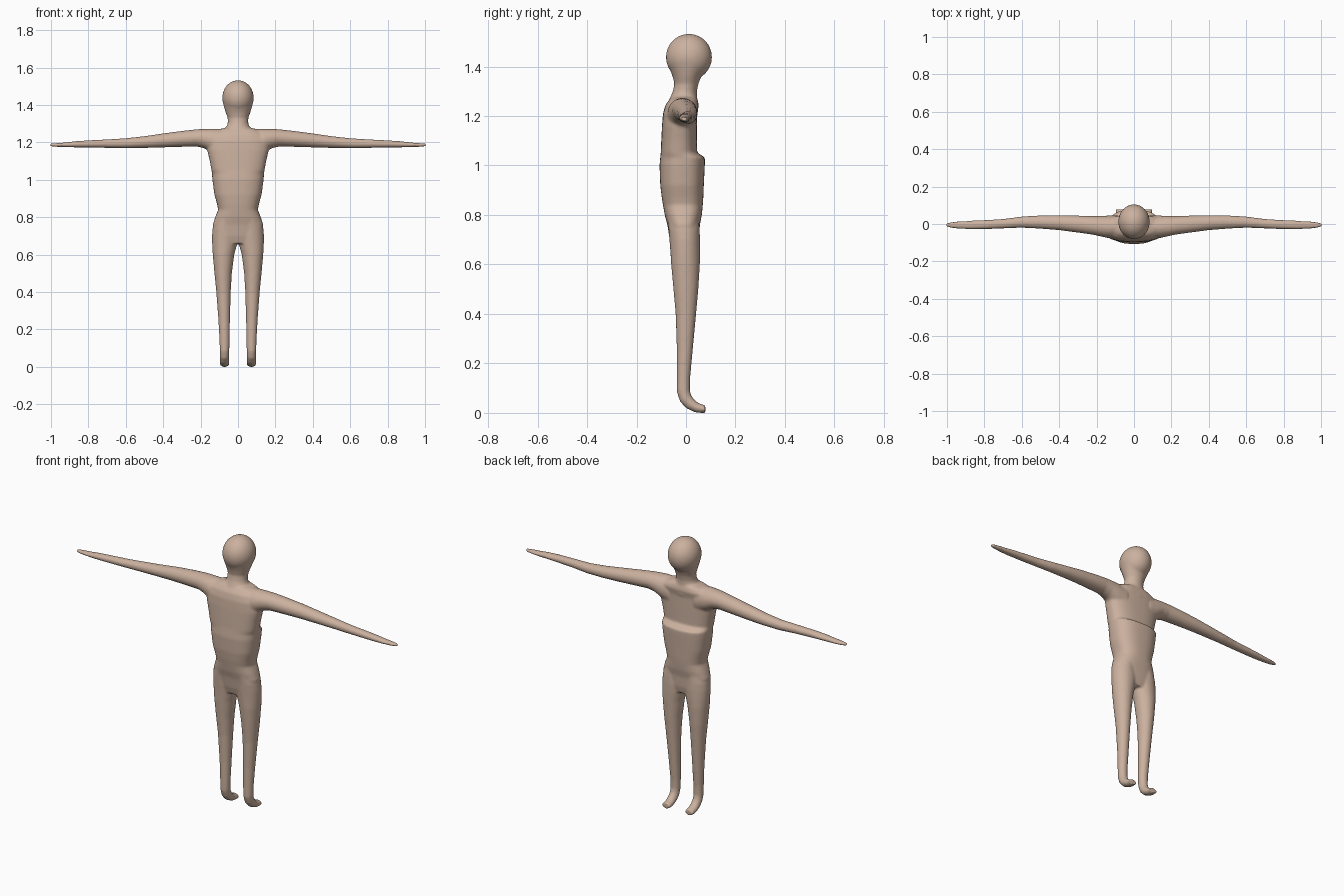
import bpy, bmesh, math
from mathutils import Vector

skin = bpy.data.materials.new("skin")
skin.diffuse_color = (0.60, 0.44, 0.345, 1)
bm = bmesh.new()


def power(v, e):
    return math.copysign(abs(v) ** e, v)


def loft(sections, axis, n=40, square=2.0):
    """Capped tube through sections (position, a_min, a_max, b_min, b_max) along z or x."""
    rings = []
    for p, a0, a1, b0, b1 in sections:
        ring = []
        for i in range(n):
            t = 2 * math.pi * i / n
            a = (a0 + a1) / 2 + (a1 - a0) / 2 * power(math.cos(t), 2 / square)
            b = (b0 + b1) / 2 + (b1 - b0) / 2 * power(math.sin(t), 2 / square)
            ring.append(bm.verts.new((a, b, p) if axis == "z" else (p, a, b)))
        rings.append(ring)
    for r, s in zip(rings, rings[1:]):
        for i in range(n):
            j = (i + 1) % n
            bm.faces.new((r[i], r[j], s[j], s[i]))
    bm.faces.new(rings[0][::-1])
    bm.faces.new(rings[-1])


def mirrored(sections, column):
    """Mirror section limits in x, for the position (0) or the first extent (1)."""
    if column == 0:
        return [(-p, a, b, c, d) for p, a, b, c, d in sections]
    return [(p, -b, -a, c, d) for p, a, b, c, d in sections]


# Torso: height, half width, front, back, with a shelf across the back
torso = [(0.66, 0.09, -0.055, 0.045), (0.70, 0.128, -0.066, 0.053),
         (0.76, 0.135, -0.075, 0.056), (0.80, 0.122, -0.086, 0.064),
         (0.84, 0.106, -0.093, 0.068), (0.87, 0.112, -0.098, 0.070),
         (0.92, 0.126, -0.104, 0.072), (1.00, 0.137, -0.107, 0.076),
         (1.032, 0.139, -0.104, 0.077), (1.052, 0.142, -0.102, 0.045),
         (1.10, 0.151, -0.100, 0.045), (1.16, 0.165, -0.097, 0.045),
         (1.21, 0.165, -0.093, 0.045), (1.245, 0.150, -0.083, 0.052),
         (1.268, 0.110, -0.066, 0.046), (1.28, 0.06, -0.055, 0.04)]
loft([(z, -w, w, f, b) for z, w, f, b in torso], "z", square=2.5)

# Neck
neck = [(1.22, 0.10, -0.08, 0.05), (1.27, 0.068, -0.066, 0.045),
        (1.30, 0.055, -0.053, 0.044), (1.33, 0.055, -0.047, 0.050),
        (1.36, 0.066, -0.054, 0.062), (1.40, 0.078, -0.07, 0.09)]
loft([(z, -w, w, f, b) for z, w, f, b in neck], "z")

# Head
head = bmesh.ops.create_uvsphere(bm, u_segments=40, v_segments=24, radius=1)["verts"]
for v in head:
    v.co = Vector((v.co.x * 0.084, v.co.y * 0.093 + 0.012, v.co.z * 0.094 + 1.438))

# Arms: distance, y limits, z limits
arm = [(0.08, -0.075, 0.045, 1.12, 1.272), (0.14, -0.075, 0.045, 1.145, 1.273),
       (0.18, -0.066, 0.043, 1.168, 1.272), (0.22, -0.057, 0.042, 1.178, 1.27),
       (0.30, -0.046, 0.045, 1.176, 1.261), (0.40, -0.033, 0.047, 1.173, 1.248),
       (0.50, -0.025, 0.046, 1.170, 1.233), (0.60, -0.020, 0.040, 1.168, 1.222),
       (0.70, -0.024, 0.027, 1.170, 1.216), (0.80, -0.028, 0.021, 1.172, 1.211),
       (0.87, -0.029, 0.018, 1.173, 1.206), (0.92, -0.026, 0.015, 1.174, 1.200),
       (0.97, -0.023, 0.012, 1.176, 1.196), (1.005, -0.014, 0.004, 1.178, 1.194)]
# Legs with the feet sweeping toward +y: height, x limits, y limits
leg = [(0.09, 0.046, 0.098, -0.037, 0.016), (0.14, 0.045, 0.099, -0.037, 0.017),
       (0.25, 0.043, 0.105, -0.037, 0.027), (0.40, 0.039, 0.116, -0.042, 0.041),
       (0.50, 0.033, 0.126, -0.051, 0.050), (0.60, 0.020, 0.135, -0.060, 0.056),
       (0.65, 0.006, 0.138, -0.063, 0.057), (0.70, -0.005, 0.139, -0.067, 0.057),
       (0.74, 0.0, 0.136, -0.070, 0.055), (0.79, 0.02, 0.115, -0.075, 0.052)]
for side in (1, -1):
    loft(arm if side > 0 else mirrored(arm, 0), "x")
    loft(leg if side > 0 else mirrored(leg, 1), "z")
    # Foot: bent tube, ring centre y, z, tilt, radius
    foot = [(-0.0105, 0.12, 0, 0.027), (-0.010, 0.085, 8, 0.027),
            (-0.001, 0.057, 30, 0.026), (0.018, 0.036, 50, 0.024),
            (0.045, 0.020, 72, 0.020), (0.078, 0.015, 90, 0.016)]
    rings = []
    for y, z, tilt, r in foot:
        a = math.radians(tilt)
        ring = []
        for i in range(24):
            t = 2 * math.pi * i / 24
            u = r * math.sin(t)
            ring.append(bm.verts.new((side * 0.072 + 0.025 * math.cos(t),
                                      y + u * math.cos(a), z + u * math.sin(a))))
        rings.append(ring)
    for r, s in zip(rings, rings[1:]):
        for i in range(24):
            j = (i + 1) % 24
            bm.faces.new((r[i], r[j], s[j], s[i]))
    bm.faces.new(rings[0])
    bm.faces.new(rings[-1][::-1])

bmesh.ops.recalc_face_normals(bm, faces=bm.faces[:])
mesh = bpy.data.meshes.new("body")
bm.to_mesh(mesh)
bm.free()
mesh.materials.append(skin)
body = bpy.data.objects.new("body", mesh)
bpy.context.collection.objects.link(body)
bpy.context.view_layer.objects.active = body
body.select_set(True)

# Fuse the parts into one skin and soften the joints
fuse = body.modifiers.new("fuse", "REMESH")
fuse.mode = "VOXEL"
fuse.voxel_size = 0.006
soft = body.modifiers.new("soften", "SMOOTH")
soft.factor = 0.5
soft.iterations = 7
for name in ("fuse", "soften"):
    bpy.ops.object.modifier_apply(modifier=name)
body.data.materials.clear()
body.data.materials.append(skin)

# Stand the feet on the ground
low = min(v.co.z for v in body.data.vertices)
for v in body.data.vertices:
    v.co.z -= low
bpy.ops.object.shade_smooth_by_angle(angle=math.radians(50))
